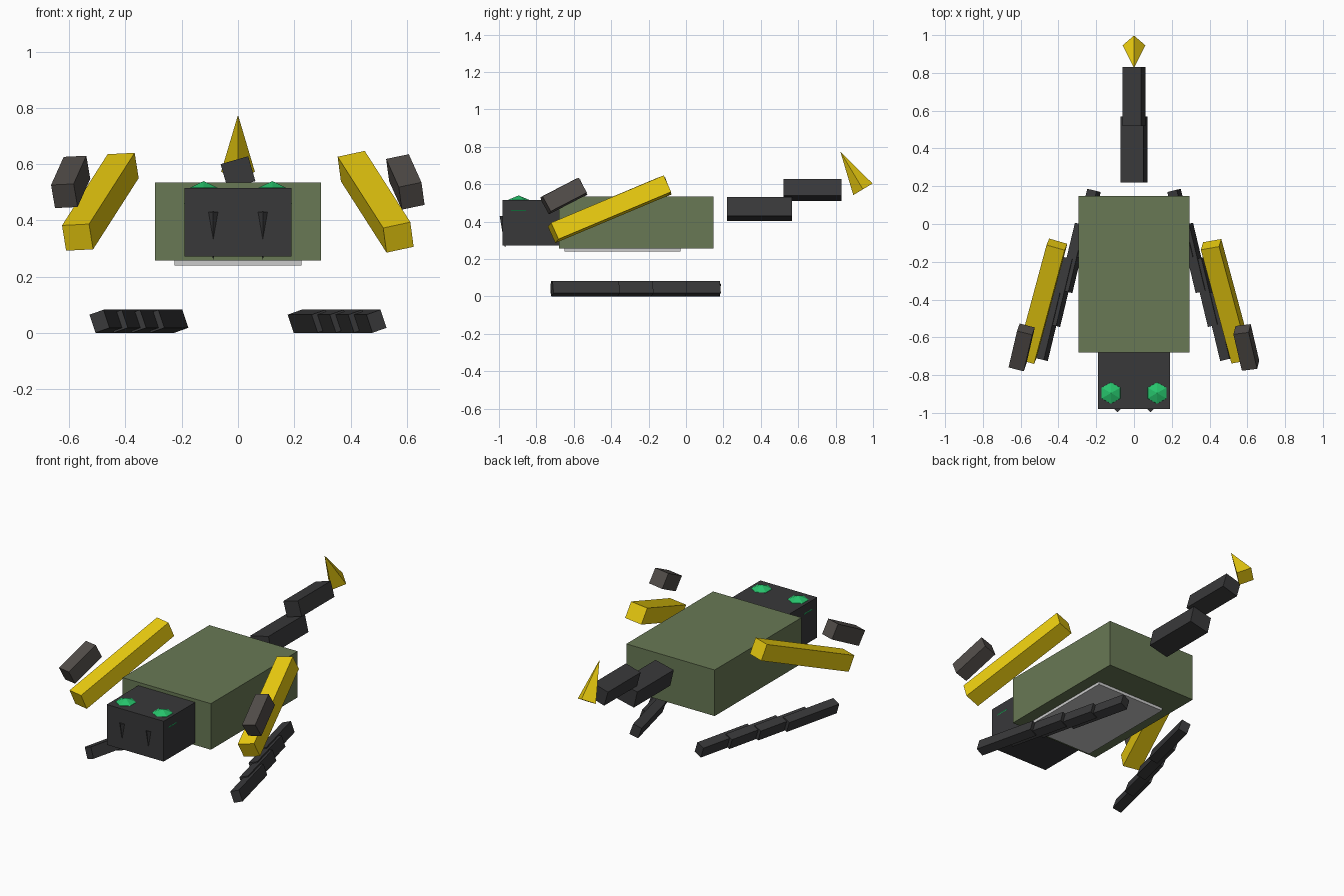
import bpy, bmesh
from math import radians
from mathutils import Vector, Matrix

if "Cube" in bpy.data.objects:
    bpy.data.objects.remove(bpy.data.objects["Cube"])


def material(name, rgb):
    m = bpy.data.materials.new(name)
    m.diffuse_color = (*rgb, 1)
    m.use_nodes = True
    m.node_tree.nodes["Principled BSDF"].inputs["Base Color"].default_value = m.diffuse_color
    return m


GREEN = material("olive", (0.14, 0.19, 0.09))
DARK = material("charcoal", (0.04, 0.04, 0.042))
BROWN = material("dark_brown", (0.085, 0.075, 0.068))
YELLOW = material("yellow", (0.85, 0.62, 0.005))
EYE = material("eye_green", (0.02, 0.55, 0.15))


def finish(name, bm, mat):
    bmesh.ops.recalc_face_normals(bm, faces=bm.faces)
    me = bpy.data.meshes.new(name)
    bm.to_mesh(me)
    bm.free()
    ob = bpy.data.objects.new(name, me)
    bpy.context.collection.objects.link(ob)
    if mat:
        me.materials.append(mat)
    return ob


def box(name, lo, hi, mat):
    lo, hi = Vector(lo), Vector(hi)
    bm = bmesh.new()
    bmesh.ops.create_cube(bm, size=1, matrix=Matrix.Translation((lo + hi) / 2)
                          @ Matrix.Diagonal((*(hi - lo), 1)))
    return finish(name, bm, mat)


def beam(name, front, back, w, h, roll, mat):
    """Box running between two end centres, rolled about its own length."""
    front, back = Vector(front), Vector(back)
    along = (back - front).normalized()
    side = along.cross(Vector((0, 0, 1))).normalized()
    up = side.cross(along)
    basis = Matrix((side, along, up)).transposed().to_4x4()
    mat4 = (Matrix.Translation((front + back) / 2) @ basis
            @ Matrix.Rotation(radians(-roll), 4, 'Y')
            @ Matrix.Diagonal((w, (back - front).length, h, 1)))
    bm = bmesh.new()
    bmesh.ops.create_cube(bm, size=1, matrix=mat4)
    return finish(name, bm, mat)


def spike(name, base, tip, r, mat):
    """Four-sided cone from base centre to tip, one corner facing along y."""
    base, axis = Vector(base), Vector(tip) - Vector(base)
    side = Vector((1, 0, 0))
    out = axis.normalized().cross(side)
    bm = bmesh.new()
    ring = [bm.verts.new(base + d * r) for d in (side, out, -side, -out)]
    top = bm.verts.new(base + axis)
    bm.faces.new(ring)
    for i in range(4):
        bm.faces.new((ring[i], ring[(i + 1) % 4], top))
    return finish(name, bm, mat)


# Body, belly plate and head
box("body", (-0.295, -0.68, 0.257), (0.295, 0.148, 0.535), GREEN)
box("belly_plate", (-0.225, -0.65, 0.24), (0.225, -0.03, 0.28), None)
box("head", (-0.19, -0.98, 0.272), (0.19, -0.66, 0.515), DARK)

# Tail segments and stinger
beam("tail_base", (0, 0.22, 0.467), (0, 0.568, 0.467), 0.125, 0.103, 13, DARK)
beam("tail_end", (0, 0.52, 0.57), (0, 0.832, 0.57), 0.102, 0.092, 16, DARK)
spike("stinger", (0, 0.946, 0.573), (0, 0.825, 0.775), 0.06, YELLOW)

for label, s in (("left", -1), ("right", 1)):
    # Eyes are mostly sunk in the head
    bm = bmesh.new()
    bmesh.ops.create_uvsphere(bm, u_segments=6, v_segments=4, radius=0.08,
                              matrix=Matrix.Translation((s * 0.122, -0.895, 0.46)))
    finish(f"{label}_eye", bm, EYE)
    # Fangs barely break through the face
    spike(f"{label}_fang", (s * 0.088, -0.947, 0.425), (s * 0.088, -0.968, 0.262), 0.05, DARK)
    # Claw arm and pincer
    roll = 13 if s > 0 else 3
    beam(f"{label}_claw_arm", (s * 0.57, -0.71, 0.34), (s * 0.408, -0.108, 0.593),
         0.1, 0.097, roll, YELLOW)
    beam(f"{label}_pincer", (s * 0.617, -0.75, 0.487), (s * 0.572, -0.557, 0.587),
         0.083, 0.092, roll, BROWN)
    # Four overlapping leg segments stepping outwards to the front
    for i in range(4):
        x, y = 0.212 + 0.065 * i, 0.178 - 0.18 * i
        beam(f"{label}_leg_{i + 1}", (s * (x + 0.085), y - 0.355, 0.042),
             (s * x, y, 0.042), 0.054, 0.068, 19, DARK)
